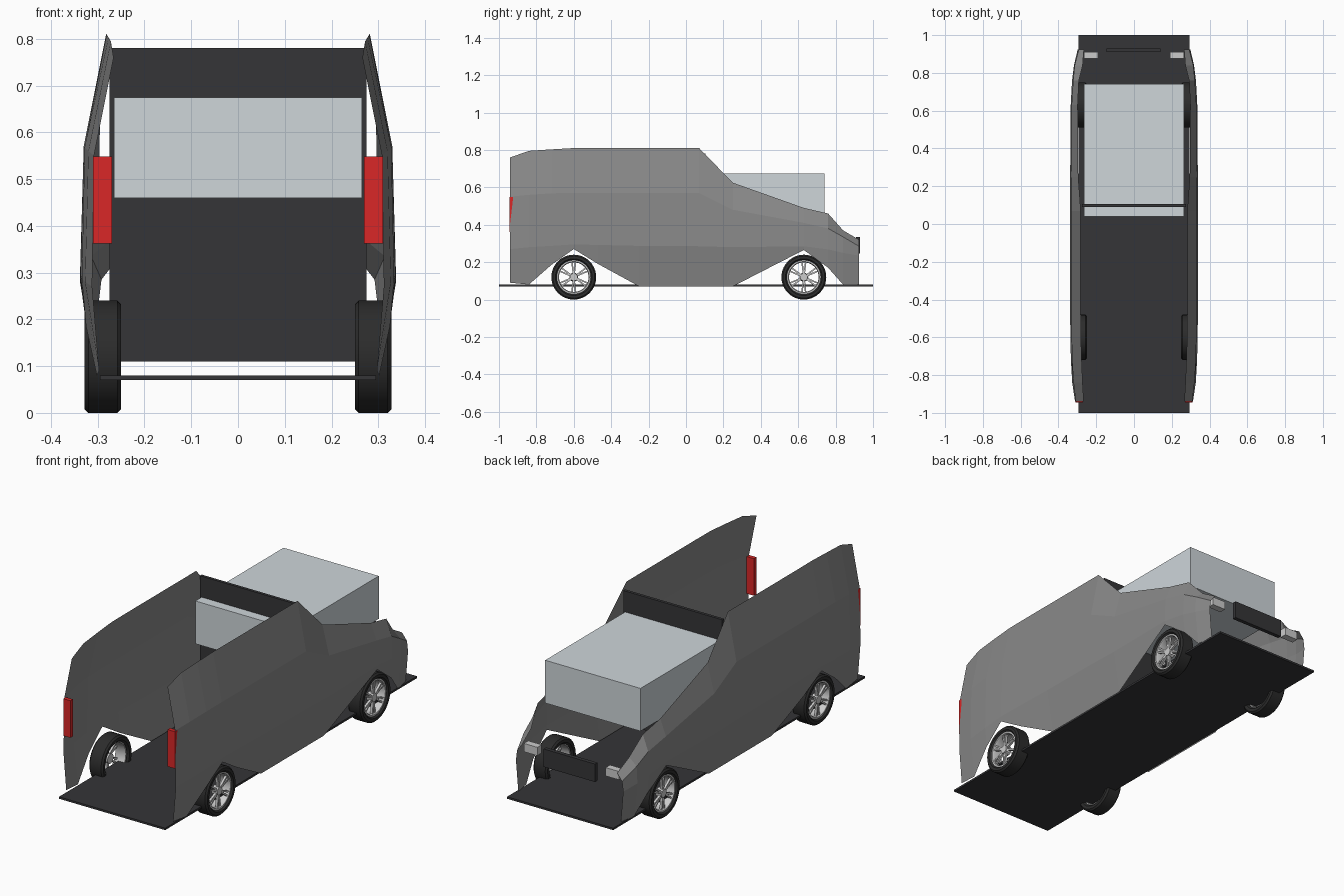
import bpy, bmesh
from math import cos, sin, pi, radians
from mathutils import Matrix, Vector

if "Cube" in bpy.data.objects:
    bpy.data.objects.remove(bpy.data.objects["Cube"])


def material(name, rgb):
    m = bpy.data.materials.new(name)
    m.diffuse_color = (*rgb, 1)
    m.use_nodes = True
    m.node_tree.nodes["Principled BSDF"].inputs["Base Color"].default_value = m.diffuse_color
    return m


dark = material("dark_trim", (0.035, 0.035, 0.038))
rubber = material("rubber", (0.025, 0.025, 0.025))
red = material("red_lens", (0.7, 0.02, 0.02))
pale = material("pale_glass", (0.62, 0.67, 0.7))
silver = material("silver", (0.65, 0.65, 0.67))
body = material("body_grey", (0.25, 0.25, 0.25))


def finish(name, bm, mat, smooth=False):
    bmesh.ops.recalc_face_normals(bm, faces=bm.faces)
    me = bpy.data.meshes.new(name)
    bm.to_mesh(me)
    bm.free()
    ob = bpy.data.objects.new(name, me)
    bpy.context.collection.objects.link(ob)
    me.materials.append(mat)
    if smooth:
        bpy.context.view_layer.objects.active = ob
        ob.select_set(True)
        bpy.ops.object.shade_smooth_by_angle(angle=radians(35))
        ob.select_set(False)
    return ob


def add_box(bm, lo, hi, spin=None):
    lo, hi = Vector(lo), Vector(hi)
    m = Matrix.Translation((lo + hi) / 2) @ Matrix.Diagonal((*(hi - lo), 1))
    bmesh.ops.create_cube(bm, size=1, matrix=(spin @ m) if spin else m)


def box(name, lo, hi, mat):
    bm = bmesh.new()
    add_box(bm, lo, hi)
    return finish(name, bm, mat)


def lathe(bm, profile, n=40):
    """Closed (x, radius) profile revolved around the x axis."""
    rings = [[bm.verts.new((x, r * cos(2 * pi * i / n), r * sin(2 * pi * i / n)))
              for x, r in profile] for i in range(n)]
    k = len(profile)
    for i in range(n):
        a, b = rings[i], rings[(i + 1) % n]
        for j in range(k):
            bm.faces.new((a[j], a[(j + 1) % k], b[(j + 1) % k], b[j]))


# Floor, bulkhead, engine box and grille
box("floor_plate", (-0.295, -1, 0.07), (0.295, 1, 0.08), dark)
box("bulkhead", (-0.275, 0.09, 0.11), (0.275, 0.105, 0.78), dark)
box("cab_box", (-0.265, 0.04, 0.46), (0.265, 0.74, 0.675), pale)
box("grille", (-0.145, 0.91, 0.245), (0.14, 0.93, 0.335), dark)

# Side panel stations: y, z of bottom / lower / belt / top, x of each row
stations = [
    (-0.94, (0.09, 0.27, 0.55, 0.76), (0.297, 0.312, 0.308, 0.266)),
    (-0.84, (0.08, 0.28, 0.56, 0.795), (0.302, 0.327, 0.320, 0.272)),
    (-0.72, (0.185, 0.287, 0.568, 0.803), (0.325, 0.334, 0.328, 0.277)),
    (-0.60, (0.27, 0.295, 0.57, 0.81), (0.334, 0.337, 0.330, 0.281)),
    (-0.47, (0.19, 0.292, 0.57, 0.81), (0.325, 0.338, 0.330, 0.282)),
    (-0.25, (0.07, 0.287, 0.57, 0.81), (0.303, 0.338, 0.330, 0.282)),
    (0.07, (0.07, 0.285, 0.57, 0.81), (0.303, 0.338, 0.330, 0.282)),
    (0.25, (0.07, 0.28, 0.48, 0.625), (0.303, 0.338, 0.332, 0.295)),
    (0.63, (0.265, 0.285, 0.41, 0.49), (0.333, 0.335, 0.330, 0.298)),
    (0.76, (0.17, 0.268, 0.38, 0.46), (0.318, 0.328, 0.322, 0.292)),
    (0.84, (0.08, 0.25, 0.335, 0.37), (0.300, 0.318, 0.314, 0.272)),
    (0.925, (0.08, 0.235, 0.285, 0.32), (0.285, 0.298, 0.292, 0.265)),
]

wheel_profile = [(0.26, 0.088), (0.251, 0.097), (0.25, 0.112), (0.258, 0.12),
                 (0.32, 0.12), (0.328, 0.112), (0.328, 0.098), (0.319, 0.09)]
rim_profile = [(0.262, 0.09), (0.32, 0.091), (0.32, 0.083), (0.312, 0.079), (0.262, 0.083)]

for side, s in (("right", 1), ("left", -1)):
    # Body side sheet
    bm = bmesh.new()
    grid = [[bm.verts.new((s * x, y, z)) for z, x in zip(zs, xs)]
            for y, zs, xs in stations]
    for a, b in zip(grid, grid[1:]):
        for j in range(3):
            bm.faces.new((a[j], b[j], b[j + 1], a[j + 1]))
    finish(f"{side}_side_panel", bm, body)

    # Lamps
    x0, x1 = sorted((s * 0.27, s * 0.31))
    box(f"{side}_red_lamp", (x0, -0.945, 0.362), (x1, -0.925, 0.548), red)
    x0, x1 = sorted((s * 0.19, s * 0.265))
    box(f"{side}_headlamp", (x0, 0.875, 0.28), (x1, 0.91, 0.322), silver)

    # Wheels: tyre, and rim with paired spokes and hub
    for end, y in (("front", -0.6), ("rear", 0.63)):
        flip = Matrix.Diagonal((s, 1, 1, 1))
        place = Matrix.Translation((0, y, 0.12)) @ flip
        bm = bmesh.new()
        lathe(bm, wheel_profile)
        bm.transform(place)
        finish(f"{end}_{side}_tyre", bm, rubber, True)

        bm = bmesh.new()
        lathe(bm, rim_profile)
        for i in range(6):
            for tilt in (-0.12, 0.12):
                spin = Matrix.Rotation(2 * pi * i / 6 + tilt, 4, 'X')
                add_box(bm, (0.303, -0.004, 0.015), (0.315, 0.004, 0.083), spin)
        bmesh.ops.create_cone(
            bm, cap_ends=True, segments=20, radius1=0.024, radius2=0.02, depth=0.03,
            matrix=Matrix.Translation((0.304, 0, 0)) @ Matrix.Rotation(pi / 2, 4, 'Y'))
        bm.transform(place)
        finish(f"{end}_{side}_rim", bm, silver, True)
